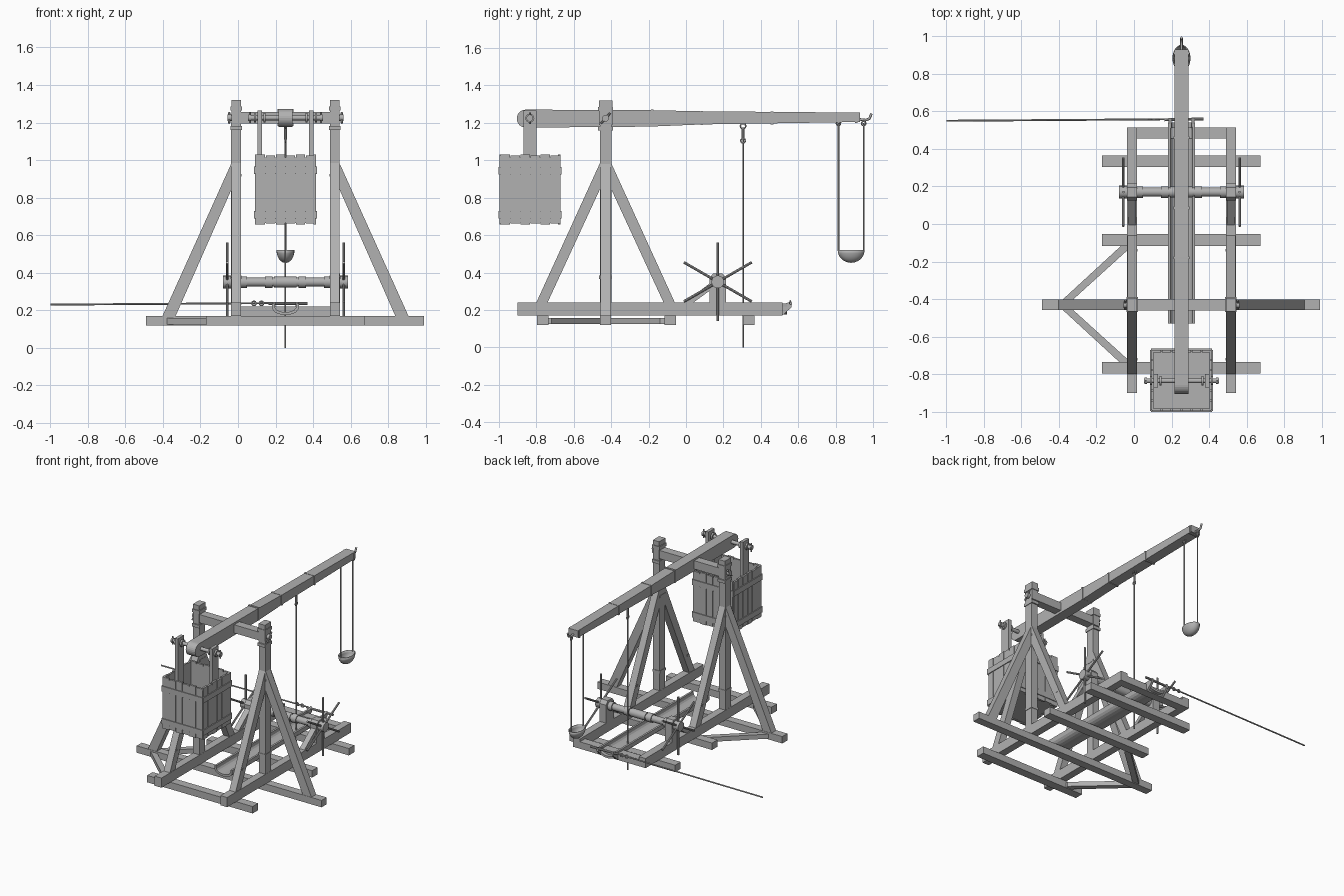
import bpy, bmesh, math
from mathutils import Vector

if "Cube" in bpy.data.objects:
    bpy.data.objects.remove(bpy.data.objects["Cube"])

GREY = (0.44, 0.44, 0.44, 1)
wood = bpy.data.materials.new("plain grey")
wood.use_nodes = True
wood.diffuse_color = GREY
wood.node_tree.nodes["Principled BSDF"].inputs["Base Color"].default_value = GREY

CX = 0.253            # centre line of the frame
HALF = 0.263          # side rails sit this far from it
PY, PZ = -0.43, 1.225  # arm pivot
WY, WZ = 0.17, 0.35   # windlass axis
CWY = -0.835          # counterweight axis


def finish(name, bm, smooth=False):
    bmesh.ops.recalc_face_normals(bm, faces=bm.faces)
    mesh = bpy.data.meshes.new(name)
    bm.to_mesh(mesh)
    bm.free()
    mesh.materials.append(wood)
    ob = bpy.data.objects.new(name, mesh)
    bpy.context.collection.objects.link(ob)
    if smooth:
        bpy.ops.object.select_all(action='DESELECT')
        ob.select_set(True)
        bpy.context.view_layer.objects.active = ob
        bpy.ops.object.shade_smooth_by_angle(angle=math.radians(35))
    return ob


def prism(name, pts, axis, lo, hi):
    """Extrude a flat outline along x or y."""
    bm = bmesh.new()
    place = (lambda u, v, w: (w, u, v)) if axis == 'x' else (lambda u, v, w: (u, w, v))
    face = bm.faces.new([bm.verts.new(place(u, v, lo)) for u, v in pts])
    ext = bmesh.ops.extrude_face_region(bm, geom=[face])
    moved = [g for g in ext["geom"] if isinstance(g, bmesh.types.BMVert)]
    bmesh.ops.translate(bm, verts=moved, vec=place(0, 0, hi - lo))
    return finish(name, bm)


def box(name, x, y, z):
    return prism(name, [(y[0], z[0]), (y[1], z[0]), (y[1], z[1]), (y[0], z[1])], 'x', *x)


def block(name, c, s):
    return box(name, *[(c[i] - s[i] / 2, c[i] + s[i] / 2) for i in range(3)])


def rod(name, p, q, r, sides=12, r2=None):
    p, q = Vector(p), Vector(q)
    bm = bmesh.new()
    bmesh.ops.create_cone(bm, cap_ends=True, segments=sides, radius1=r,
                          radius2=r if r2 is None else r2, depth=(q - p).length)
    bm.transform((q - p).to_track_quat('Z', 'Y').to_matrix().to_4x4())
    bmesh.ops.translate(bm, verts=bm.verts, vec=(p + q) / 2)
    return finish(name, bm, True)


def tube(name, pts, r):
    cu = bpy.data.curves.new(name, 'CURVE')
    cu.dimensions = '3D'
    cu.bevel_depth = r
    cu.bevel_resolution = 2
    cu.use_fill_caps = True
    sp = cu.splines.new('POLY')
    sp.points.add(len(pts) - 1)
    for point, co in zip(sp.points, pts):
        point.co = (*co, 1)
    cu.materials.append(wood)
    ob = bpy.data.objects.new(name, cu)
    bpy.context.collection.objects.link(ob)


def ring(name, c, r, thick, axis='x'):
    pts = []
    for i in range(17):
        a = i * math.tau / 16
        u, v = r * math.cos(a), r * math.sin(a)
        off = (0, u, v) if axis == 'x' else (u, 0, v)
        pts.append([c[k] + off[k] for k in range(3)])
    tube(name, pts, thick)


# ground beams
for i, y in enumerate((-0.765, -0.085, 0.335)):
    box(f"cross_beam_{i}", (-0.17, 0.675), (y - 0.031, y + 0.031), (0.12, 0.17))
box("long_cross_beam", (-0.49, 0.99), (PY - 0.029, PY + 0.029), (0.12, 0.17))
box("rear_tie", (CX - HALF, CX + HALF), (0.455, 0.515), (0.17, 0.22))

# diagonal ground braces, on one side only
for d in (-1, 1):
    end = PY + d * 0.315
    bm = bmesh.new()
    outline = [(-0.41, PY), (-0.355, PY), (-0.035, end - d * 0.025), (-0.035, end + d * 0.03)]
    low = bm.faces.new([bm.verts.new((x, y, 0.125)) for x, y in outline])
    ext = bmesh.ops.extrude_face_region(bm, geom=[low])
    bmesh.ops.translate(bm, vec=(0, 0, 0.033),
                        verts=[g for g in ext["geom"] if isinstance(g, bmesh.types.BMVert)])
    finish("ground_brace", bm)

# two mirrored side frames
for s, side in ((-1, "right"), (1, "left")):
    x = CX + s * HALF
    wide = (x - 0.027, x + 0.027)
    box(f"{side}_rail", wide, (-0.9, 0.515), (0.17, 0.24))
    box(f"{side}_post", (x - 0.026, x + 0.026), (PY - 0.031, PY + 0.031), (0.17, 1.2))
    box(f"{side}_post_head", (x - 0.025, x + 0.025), (PY - 0.036, PY + 0.036), (1.19, 1.32))
    for z in (1.17, 1.275):
        block(f"{side}_post_band", (x, PY, z), (0.06, 0.08, 0.022))
    # outward brace
    prism(f"{side}_outer_brace",
          [(CX + s * u, v) for u, v in ((0.655, 0.17), (0.585, 0.17), (0.285, 0.85), (0.285, 0.99))],
          'y', PY - 0.027, PY + 0.027)
    # fore and aft braces
    for d in (-1, 1):
        prism(f"{side}_long_brace",
              [(PY + d * u, v) for u, v in ((0.37, 0.24), (0.31, 0.24), (0.028, 0.85), (0.028, 0.99))],
              'x', x - 0.025, x + 0.025)
        block(f"{side}_brace_peg", (x, PY + d * 0.29, 0.375), (0.056, 0.012, 0.012))
    block(f"{side}_post_peg", (x, PY, 0.375), (0.058, 0.068, 0.018))
    block(f"{side}_post_plate", (x, PY, 0.92), (0.056, 0.066, 0.014))
    # pivot pin
    rod(f"{side}_pivot_pin", (x, PY, PZ), (x + s * 0.045, PY, PZ), 0.018)
    rod(f"{side}_pivot_key", (x + s * 0.037, PY - 0.025, PZ - 0.028),
        (x + s * 0.037, PY + 0.025, PZ + 0.028), 0.006, 8)
    # windlass bearing and its strut
    prism(f"{side}_bearing", [(WY - 0.045, 0.24), (WY + 0.045, 0.24), (WY + 0.045, 0.37),
                              (WY + 0.025, 0.395), (WY - 0.025, 0.395), (WY - 0.045, 0.37)], 'x', *wide)
    prism(f"{side}_bearing_strut", [(-0.005, 0.24), (0.04, 0.24), (WY - 0.04, 0.305), (WY - 0.04, 0.345)],
          'x', x - 0.02, x + 0.02)
    # hub with six handspikes
    hx = x + s * 0.047
    rod(f"{side}_hub", (hx - 0.022, WY, WZ), (hx + 0.022, WY, WZ), 0.034, 16)
    for k in range(3):
        a = math.radians(30 + 60 * k)
        off = Vector((0, math.cos(a), math.sin(a))) * 0.21
        rod(f"{side}_handspike", Vector((hx, WY, WZ)) - off, Vector((hx, WY, WZ)) + off, 0.007, 8)
    # counterweight hanger
    hxc = CX + s * 0.138
    box(f"{side}_hanger", (hxc - 0.012, hxc + 0.012), (CWY - 0.035, CWY + 0.035), (0.69, 1.265))
    for u, r in ((0.112, 0.026), (0.162, 0.024), (0.19, 0.018)):
        rod(f"{side}_axle_washer", (CX + s * (u - 0.006), CWY, PZ), (CX + s * (u + 0.006), CWY, PZ), r)
    rod(f"{side}_axle_key", (CX + s * 0.19, CWY, PZ - 0.03), (CX + s * 0.19, CWY, PZ + 0.03), 0.005, 8)
    # trough end bracket
    bx = CX + s * 0.062
    prism(f"{side}_trigger_bracket", [(0.5, 0.17), (0.515, 0.17), (0.565, 0.215), (0.565, 0.245), (0.5, 0.225)],
          'x', bx - 0.008, bx + 0.008)

# pivot beam and windlass drum
box("pivot_beam", (CX - HALF, CX + HALF), (PY - 0.03, PY + 0.03), (1.195, 1.255))
rod("windlass_drum", (CX - 0.31, WY, WZ), (CX + 0.31, WY, WZ), 0.024, 20)
rod("drum_sleeve", (CX - 0.06, WY, WZ), (CX + 0.06, WY, WZ), 0.029, 20)
for u in (-0.225, -0.09, 0.09, 0.225):
    rod("drum_collar", (CX + u - 0.02, WY, WZ), (CX + u + 0.02, WY, WZ), 0.031, 20)

# throwing arm with a rounded heavy end
nose = [(-0.857 - 0.048 * math.sin(a), 1.223 + 0.048 * math.cos(a))
        for a in [math.pi * i / 12 for i in range(13)]]
prism("throwing_arm", nose + [(-0.2, 1.18), (0.09, 1.192), (0.93, 1.205), (0.93, 1.255),
                              (0.09, 1.262), (-0.2, 1.268)], 'x', CX - 0.038, CX + 0.038)
for y, h in ((-0.18, 0.092), (0.085, 0.076), (0.46, 0.069), (0.91, 0.056)):
    block("arm_band", (CX, y, 1.2265), (0.084, 0.014, h))
tube("release_hook", [(CX, 0.92, 1.22), (CX, 0.96, 1.215), (CX, 0.98, 1.222), (CX, 0.992, 1.25)], 0.007)

# counterweight axle and planked box
rod("counterweight_axle", (CX - 0.2, CWY, PZ), (CX + 0.2, CWY, PZ), 0.013)
BX, BY, BH = CX, -0.833, 0.16
box("box_floor", (BX - BH, BX + BH), (BY - BH, BY + BH), (0.665, 0.69))
for s in (-1, 1):
    a, b = sorted((s * BH, s * (BH - 0.01)))
    box("box_side_lining", (BX + a, BX + b), (BY - BH, BY + BH), (0.67, 1.015))
    box("box_end_lining", (BX - BH, BX + BH), (BY + a, BY + b), (0.67, 1.015))
    for i in range(6):
        t = (i - 2.5) * 0.0535
        top = 1.03 - 0.005 * (i % 2)
        lo = 0.658 + 0.004 * (i % 2)
        mid, tall = (top + lo) / 2, top - lo
        block("side_plank", (BX + s * 0.156, BY + t, mid), (0.014, 0.049, tall))
        block("end_plank", (BX + t, BY + s * 0.156, mid), (0.049, 0.014, tall))
    for z in (0.71, 0.945):
        block("side_batten", (BX + s * 0.162, BY, z), (0.013, 0.325, 0.04))
        block("end_batten", (BX, BY + s * 0.162, z), (0.325, 0.013, 0.04))

# curved trough under the arm
arc = [math.pi * i / 10 for i in range(11)]
outer = [(CX - 0.072 * math.cos(a), 0.235 - 0.06 * math.sin(a) ** 0.6) for a in arc]
inner = [(CX - 0.058 * math.cos(a), 0.235 - 0.045 * math.sin(a) ** 0.6) for a in reversed(arc)]
prism("trough", outer + inner, 'y', -0.53, 0.54)

# trigger bar and pull line
rod("trigger_bar", (CX - 0.09, 0.555, 0.235), (0.37, 0.56, 0.235), 0.008, 10)
rod("pull_line", (-1, 0.55, 0.23), (CX - 0.08, 0.558, 0.238), 0.005, 8)
for x in (0.085, 0.125):
    ring("line_ring", (x, 0.557, 0.237), 0.011, 0.004, 'y')

# hauling rope with hook
rod("hauling_rope", (CX, 0.305, 0), (CX, 0.305, 1.12), 0.004, 8)
for z, r in ((1.183, 0.014), (1.105, 0.012)):
    ring("rope_ring", (CX, 0.305, z), r, 0.004)
rod("hook_shank", (CX, 0.305, 1.11), (CX, 0.305, 1.175), 0.007, 8)

# sling ropes and pouch
for y in (0.815, 0.95):
    rod("sling_rope", (CX, y, 0.515), (CX, y, 1.2), 0.0045, 8)
    ring("sling_ring", (CX, y, 1.197), 0.011, 0.004)
bm = bmesh.new()
bmesh.ops.create_uvsphere(bm, u_segments=24, v_segments=12, radius=1)
bmesh.ops.delete(bm, geom=[v for v in bm.verts if v.co.z > 0.01], context='VERTS')
for v in bm.verts:
    v.co = (CX + v.co.x * 0.048, 0.883 + v.co.y * 0.072, 0.52 + v.co.z * 0.068)
pouch = finish("sling_pouch", bm, True)
shell = pouch.modifiers.new("shell", 'SOLIDIFY')
shell.thickness = 0.006
